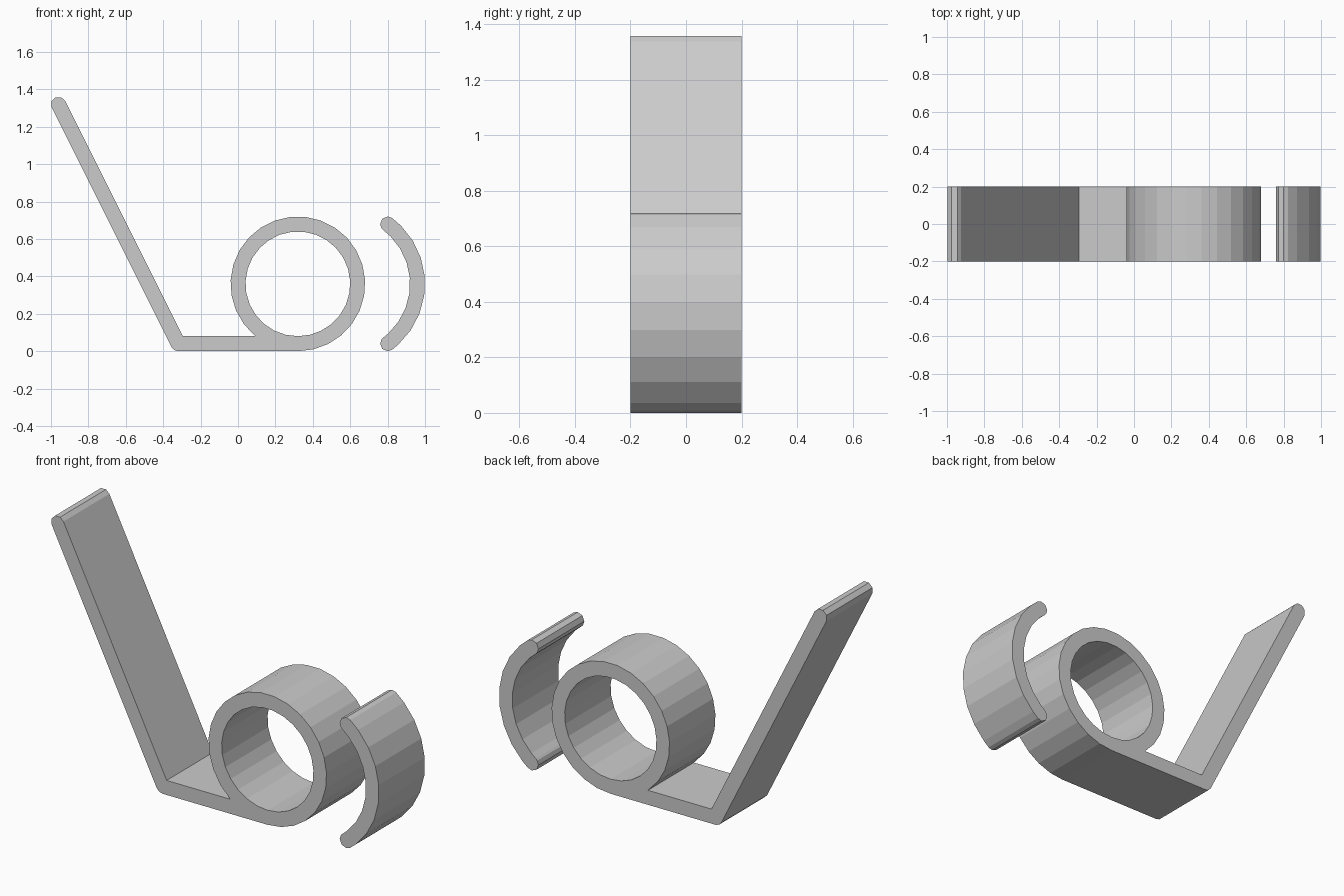
import bpy
import bmesh
from math import sin, cos, radians
from mathutils import Vector

if "Cube" in bpy.data.objects:
    bpy.data.objects.remove(bpy.data.objects["Cube"])

HALF_DEPTH = 0.2
RIM = 0.04            # half the wall thickness

grey = bpy.data.materials.new("light grey")
grey.use_nodes = True
grey.diffuse_color = (0.6, 0.6, 0.6, 1)
grey.node_tree.nodes["Principled BSDF"].inputs["Base Color"].default_value = (0.6, 0.6, 0.6, 1)


def arc(centre, radius, angles):
    """Points on a circle in the x-z plane."""
    return [(centre[0] + radius * cos(radians(a)), centre[1] + radius * sin(radians(a)))
            for a in angles]


def extrude_profile(name, *loops):
    """Fill closed x-z loops (later loops are holes) and extrude through the depth."""
    bm = bmesh.new()
    for loop in loops:
        verts = [bm.verts.new((x, -HALF_DEPTH, z)) for x, z in loop]
        for a, b in zip(verts, verts[1:] + verts[:1]):
            bm.edges.new((a, b))
    bmesh.ops.triangle_fill(bm, use_beauty=True, edges=bm.edges[:], normal=Vector((0, -1, 0)))
    result = bmesh.ops.extrude_face_region(bm, geom=bm.faces[:], use_keep_orig=True)
    moved = [v for v in result["geom"] if isinstance(v, bmesh.types.BMVert)]
    bmesh.ops.translate(bm, verts=moved, vec=(0, 2 * HALF_DEPTH, 0))
    bmesh.ops.recalc_face_normals(bm, faces=bm.faces[:])
    mesh = bpy.data.meshes.new(name)
    bm.to_mesh(mesh)
    bm.free()
    mesh.materials.append(grey)
    obj = bpy.data.objects.new(name, mesh)
    bpy.context.collection.objects.link(obj)
    return obj


# Bracket: ring, flat foot and slanted arm in one continuous profile
ring_centre = (0.32, 0.36)
step = 360 / 27
ring_angles = [-90 + step * i for i in range(27)]
outline = arc(ring_centre, 0.36, ring_angles[:24])
outline += [(0.092, 0.08), (-0.295, 0.08)]                             # top of foot
outline += arc((-0.96, 1.32), RIM, [26.57, 67.5, 112.5, 157.5, 206.57])  # arm tip
outline += arc((-0.32, 0.04), RIM, [206.57, 238, 270])                 # rounded elbow
extrude_profile("ring_bracket", outline, arc(ring_centre, 0.28, ring_angles))

# Separate curved clip with rounded ends
clip_centre, end = (0.56, 0.36), 53.13
clip_angles = [-end] + [-47.6 + 13.2 * i for i in range(8)] + [end]
clip = arc(clip_centre, 0.44, clip_angles)
clip += arc((0.8, 0.68), RIM, [90, 135, 180, 215])
clip += arc(clip_centre, 0.36, clip_angles[::-1])
clip += arc((0.8, 0.04), RIM, [145, 180, 225, 270])
extrude_profile("curved_clip", clip)
